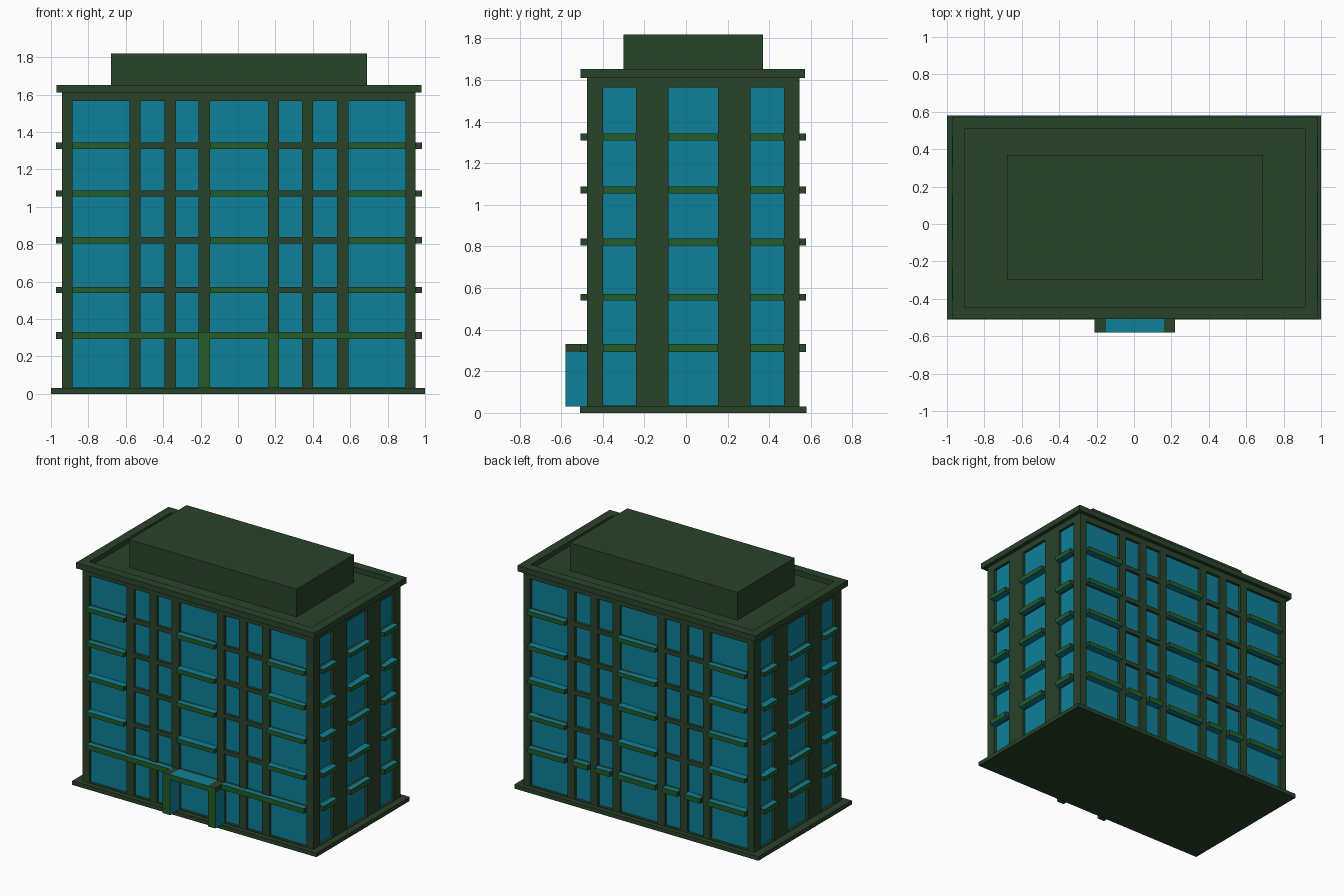
import bpy, bmesh
from math import pi
from mathutils import Matrix, Vector

if "Cube" in bpy.data.objects:
    bpy.data.objects.remove(bpy.data.objects["Cube"])

CX, CY = 0.005, 0.035          # tower centre in plan
HX, HY = 0.945, 0.51           # tower half sizes
Z0, Z1 = 0.03, 1.61            # wall bottom and top
RECESS, LEDGE = 0.02, 0.033    # window depth, ledge projection
FLOORS = [(0.035, 0.292), (0.33, 0.54), (0.572, 0.805),
          (0.838, 1.055), (1.088, 1.31), (1.343, 1.565)]


def material(name, rgb):
    m = bpy.data.materials.new(name)
    m.diffuse_color = (*rgb, 1)
    m.use_nodes = True
    m.node_tree.nodes["Principled BSDF"].inputs["Base Color"].default_value = m.diffuse_color
    return m


MATS = [material("dark_green", (0.022, 0.056, 0.023)),
        material("glass_blue", (0.004, 0.216, 0.319)),
        material("trim_green", (0.018, 0.107, 0.021))]
DARK, BLUE, TRIM = 0, 1, 2


def finish(name, bm):
    bmesh.ops.remove_doubles(bm, verts=bm.verts, dist=1e-5)
    mesh = bpy.data.meshes.new(name)
    bm.to_mesh(mesh)
    bm.free()
    for m in MATS:
        mesh.materials.append(m)
    ob = bpy.data.objects.new(name, mesh)
    bpy.context.collection.objects.link(ob)
    return ob


def add_box(bm, lo, hi, cap=DARK, front=DARK, side=DARK, mat=Matrix()):
    """Box with separate colours for z faces, y faces and x faces."""
    lo, hi = Vector(lo), Vector(hi)
    t = Matrix.Translation((lo + hi) / 2) @ Matrix.Diagonal((*(hi - lo), 1))
    verts = bmesh.ops.create_cube(bm, size=1, matrix=t)["verts"]
    for f in {f for v in verts for f in v.link_faces}:
        f.normal_update()
        n = f.normal
        f.material_index = cap if abs(n.z) > .5 else front if abs(n.y) > .5 else side
    bmesh.ops.transform(bm, matrix=mat, verts=verts)


def box(name, lo, hi, **colours):
    bm = bmesh.new()
    add_box(bm, lo, hi, **colours)
    return finish(name, bm)


def mirrored(half):
    """Mirror window spans about the facade centre."""
    return sorted([(-b, -a) for a, b in half if a > 0] + half)


LONG_BAYS = mirrored([(-0.155, 0.155), (0.215, 0.337), (0.397, 0.525), (0.585, 0.89)])
SHORT_BAYS = mirrored([(-0.12, 0.12), (0.275, 0.435)])


def placement(angle, dist):
    return (Matrix.Translation((CX, CY, 0)) @ Matrix.Rotation(angle, 4, 'Z')
            @ Matrix.Translation((0, -dist, 0)))


# Facade: grid of wall cells, window cells pushed in with reveals
def add_facade(bm, bays, half, mat):
    xs = [-half] + [v for b in bays for v in b] + [half]
    zs = [Z0] + [v for f in FLOORS for v in f] + [Z1]

    def quad(pts, colour):
        f = bm.faces.new([bm.verts.new(mat @ Vector(p)) for p in pts])
        f.material_index = colour

    for i, (a, b) in enumerate(zip(xs, xs[1:])):
        for j, (c, d) in enumerate(zip(zs, zs[1:])):
            ring = [(a, c), (b, c), (b, d), (a, d)]
            window = i % 2 and j % 2
            depth = RECESS if window else 0
            quad([(x, depth, z) for x, z in ring], BLUE if window else DARK)
            if window:
                for (x, z), (u, w) in zip(ring, ring[1:] + ring[:1]):
                    quad([(x, 0, z), (u, 0, w), (u, RECESS, w), (x, RECESS, z)], DARK)


SIDES = [("front", LONG_BAYS, HX, HY, 0), ("right", SHORT_BAYS, HY, HX, pi / 2),
         ("back", LONG_BAYS, HX, HY, pi), ("left", SHORT_BAYS, HY, HX, -pi / 2)]
walls = bmesh.new()
for side, bays, half, dist, angle in SIDES:
    mat = placement(angle, dist)
    add_facade(walls, bays, half, mat)
    # Projecting ledges between floors
    bm = bmesh.new()
    for k in range(5):
        z_lo, z_hi = FLOORS[k][1], FLOORS[k + 1][0]
        spans = [s for s in bays if s[1] - s[0] > 0.14]
        if k == 0 and side == "front":
            spans = [(-0.89, 0.89)]
        elif k == 0:
            spans = bays
        for a, b in spans:
            add_box(bm, (a, -LEDGE, z_lo), (b, RECESS, z_hi), cap=BLUE, front=TRIM, mat=mat)
    finish(side + "_ledges", bm)
finish("walls_and_windows", walls)

# Ground slab, roof deck and rooftop block
box("base_slab", (-1, -0.51, 0), (1, 0.58, 0.03))
box("roof_deck", (-0.94, -0.47, 1.59), (0.95, 0.54, 1.615))
box("rooftop_block", (-0.68, -0.30, 1.61), (0.69, 0.37, 1.82))

# Parapet ring around the roof
bm = bmesh.new()
loops = []
for inset, z in [(0, 1.61), (0, 1.652), (0.065, 1.652), (0.065, 1.61)]:
    x, y = 0.975 - inset, 0.54 - inset
    loops.append([bm.verts.new((CX + sx * x, CY - 0.003 + sy * y, z))
                  for sx, sy in [(-1, -1), (1, -1), (1, 1), (-1, 1)]])
for lower, upper in zip(loops, loops[1:] + loops[:1]):
    for i in range(4):
        j = (i + 1) % 4
        bm.faces.new((lower[i], lower[j], upper[j], upper[i]))
finish("parapet", bm)

# Entrance portal
bm = bmesh.new()
for s in (-1, 1):
    a, b = sorted((CX + s * 0.155, CX + s * 0.215))
    add_box(bm, (a, -0.58, 0.03), (b, -0.475, 0.292), front=TRIM, side=BLUE)
    add_box(bm, (a, -0.58, 0.292), (b, -0.475, 0.33), front=TRIM)
add_box(bm, (CX - 0.155, -0.58, 0.292), (CX + 0.155, -0.475, 0.33), cap=BLUE, front=TRIM)
finish("entrance_portal", bm)
